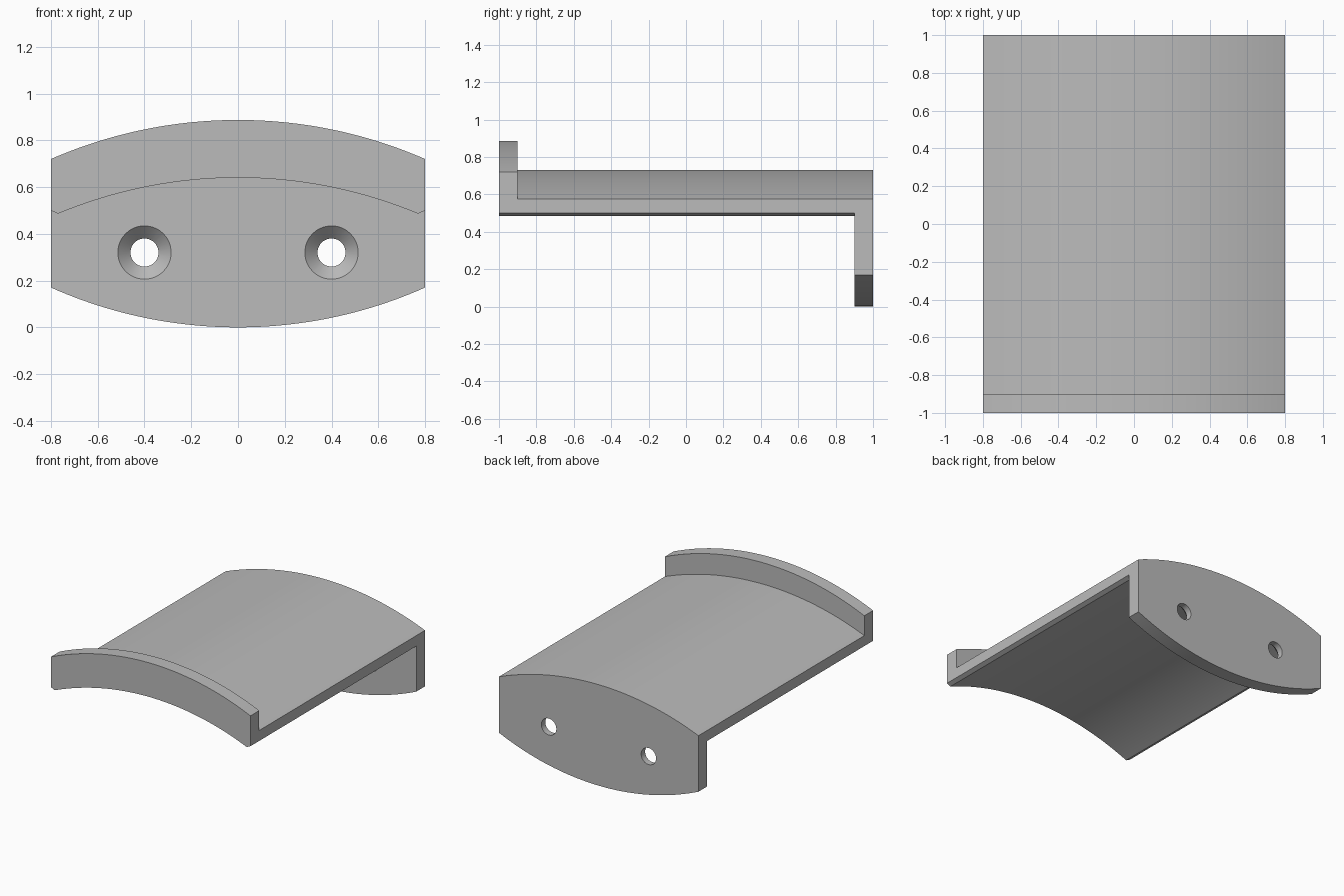
import bpy, bmesh, math

cube = bpy.data.objects.get("Cube")
if cube:
    bpy.data.objects.remove(cube, do_unlink=True)

HALF = 0.8       # half width
WALL = 0.1       # thickness of the lip and back plate
STEPS = 48       # strips across the width

grey = bpy.data.materials.new("plain grey")
grey.use_nodes = True
grey.diffuse_color = (0.5, 0.5, 0.5, 1)
grey.node_tree.nodes["Principled BSDF"].inputs["Base Color"].default_value = grey.diffuse_color


def arc(x, crown, drop):
    """Height at x of a circular arc that falls by drop at the side edges."""
    r = (HALF ** 2 + drop ** 2) / (2 * drop)
    return crown - math.copysign(abs(r) - math.sqrt(r * r - x * x), drop)


def make_object(name, bm):
    bmesh.ops.recalc_face_normals(bm, faces=bm.faces)
    mesh = bpy.data.meshes.new(name)
    bm.to_mesh(mesh)
    bm.free()
    mesh.materials.append(grey)
    obj = bpy.data.objects.new(name, mesh)
    bpy.context.collection.objects.link(obj)
    return obj


def loft(bm, sections, closed):
    """Skin rings of points, with flat caps at the ends."""
    rings = [[bm.verts.new(p) for p in s] for s in sections]
    for a, b in zip(rings, rings[1:]):
        n = len(a)
        for i in range(n):
            j = (i + 1) % n
            bm.faces.new((a[i], a[j], b[j], b[i]))
    if closed:
        bm.faces.new(rings[0])
        bm.faces.new(rings[-1])


def section(x):
    """Stepped side profile of the bracket at one x."""
    lip = arc(x, 0.887, 0.167)
    top = arc(x, 0.732, 0.156)
    under = 0.5 if abs(x) > 0.79 else arc(x, 0.64, 0.167)
    foot = arc(x, 0.0, -0.17)
    outline = [(-1, under), (-1, lip), (-1 + WALL, lip), (-1 + WALL, top),
               (1, top), (1, foot), (1 - WALL, foot), (1 - WALL, under)]
    return [(x, y, z) for y, z in outline]


# Curved bracket: front lip, arched plate and hanging back plate
edge = 0.77
xs = [-HALF] + [-edge + 2 * edge * i / STEPS for i in range(STEPS + 1)] + [HALF]
bm = bmesh.new()
loft(bm, [section(x) for x in xs], True)
bracket = make_object("curved_bracket", bm)

# Countersunk screw holes through the back plate
bm = bmesh.new()
for cx in (-0.4, 0.4):
    rings = []
    for y, r in ((0.88, 0.134), (0.954, 0.06), (1.05, 0.06)):
        rings.append([(cx + r * math.cos(t), y, 0.32 + r * math.sin(t))
                      for t in (2 * math.pi * i / 48 for i in range(48))])
    loft(bm, rings, True)
cutter = make_object("screw_hole_cutter", bm)
cutter.hide_render = True

cut = bracket.modifiers.new("screw holes", 'BOOLEAN')
cut.operation = 'DIFFERENCE'
cut.solver = 'EXACT'
cut.object = cutter

bpy.ops.object.select_all(action='DESELECT')
bracket.select_set(True)
bpy.context.view_layer.objects.active = bracket
bpy.ops.object.modifier_apply(modifier=cut.name)
bpy.data.objects.remove(cutter, do_unlink=True)
bpy.ops.object.shade_smooth_by_angle(angle=math.radians(25))
